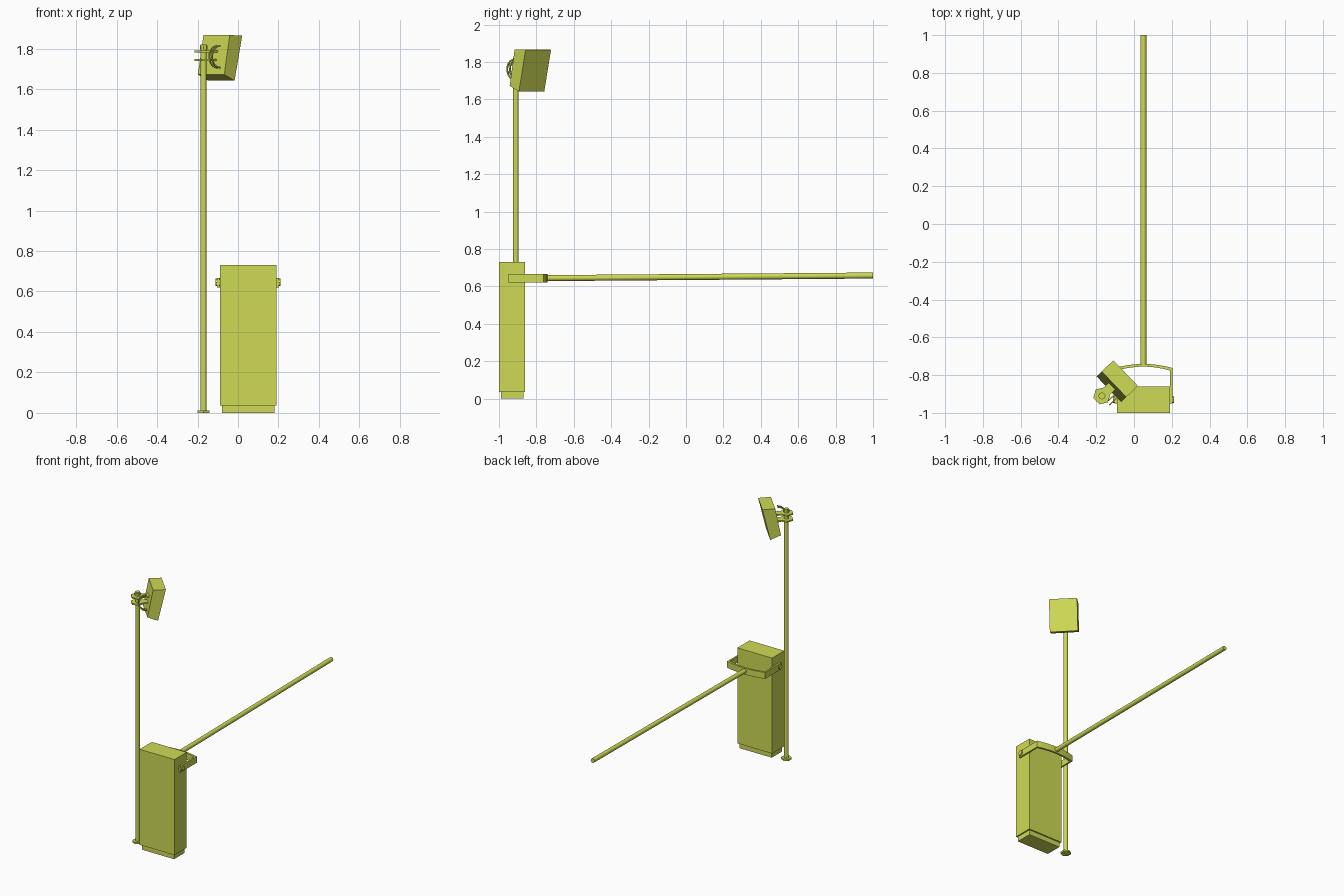
import bpy, bmesh, math
from mathutils import Matrix, Vector

cube = bpy.data.objects.get("Cube")
if cube:
    bpy.data.objects.remove(cube, do_unlink=True)

paint = bpy.data.materials.new("yellow_green_paint")
paint.use_nodes = True
COLOUR = (0.62, 0.70, 0.09, 1)
paint.diffuse_color = COLOUR
paint.node_tree.nodes["Principled BSDF"].inputs["Base Color"].default_value = COLOUR

# Frame at the pole axis: local x points from the pole to the reader box
POLE = Vector((-0.17, -0.91, 0))
HEAD = Matrix.Translation(POLE) @ Matrix.Rotation(math.radians(43.8), 4, 'Z')


def finish(name, bm, matrix=Matrix(), smooth=False):
    bmesh.ops.recalc_face_normals(bm, faces=bm.faces)
    mesh = bpy.data.meshes.new(name)
    bm.to_mesh(mesh)
    bm.free()
    mesh.transform(matrix)
    mesh.materials.append(paint)
    ob = bpy.data.objects.new(name, mesh)
    bpy.context.collection.objects.link(ob)
    if smooth:
        bpy.ops.object.select_all(action='DESELECT')
        ob.select_set(True)
        bpy.context.view_layer.objects.active = ob
        bpy.ops.object.shade_smooth_by_angle(angle=math.radians(40))
    return ob


def box(name, low, high, matrix=Matrix()):
    low, high = Vector(low), Vector(high)
    bm = bmesh.new()
    bmesh.ops.create_cube(bm, size=1)
    for v in bm.verts:
        v.co = (low + high) / 2 + v.co * (high - low)
    return finish(name, bm, matrix)


def rod(name, start, end, radius, sides=12, matrix=Matrix()):
    start, end = Vector(start), Vector(end)
    axis = end - start
    bm = bmesh.new()
    bmesh.ops.create_cone(bm, cap_ends=True, segments=sides, radius1=radius,
                          radius2=radius, depth=axis.length)
    turn = axis.to_track_quat('Z', 'Y').to_matrix().to_4x4()
    bm.transform(Matrix.Translation((start + end) / 2) @ turn)
    return finish(name, bm, matrix, smooth=sides > 8)


def prism(name, quads, shift, matrix=Matrix()):
    """Extrude a strip of flat quads along a vector."""
    bm = bmesh.new()
    for quad in quads:
        bm.faces.new([bm.verts.new(p) for p in quad])
    bmesh.ops.remove_doubles(bm, verts=bm.verts, dist=1e-5)
    out = bmesh.ops.extrude_face_region(bm, geom=bm.faces[:], use_keep_orig=True)
    verts = [g for g in out["geom"] if isinstance(g, bmesh.types.BMVert)]
    bmesh.ops.translate(bm, verts=verts, vec=shift)
    return finish(name, bm, matrix)


def ribbon(inner, outer):
    return [(inner[i], inner[i + 1], outer[i + 1], outer[i])
            for i in range(len(inner) - 1)]


# Cabinet on its recessed plinth
box("cabinet", (-0.09, -1, 0.036), (0.19, -0.86, 0.73))
box("plinth", (-0.08, -0.99, 0), (0.18, -0.87, 0.036))


# Arm yoke: two side straps joined by a bowed bar
def yoke_path(half, back, bow):
    bar = [(0.05 + half * t / 4, back + bow * (1 - (t / 4) ** 2), 0.62)
           for t in range(-4, 5)]
    return [(0.05 - half, -0.95, 0.62)] + bar + [(0.05 + half, -0.95, 0.62)]


prism("arm_yoke", ribbon(yoke_path(0.141, -0.776, 0.021),
                         yoke_path(0.153, -0.762, 0.021)), (0, 0, 0.046))
for side, label in ((1, "left"), (-1, "right")):
    rod(label + "_pivot_bolt", (0.05 + side * 0.135, -0.93, 0.645),
        (0.05 + side * 0.161, -0.93, 0.645), 0.018, 8)

# Barrier arm
rod("barrier_arm", (0.05, -0.75, 0.644), (0.05, 1, 0.658), 0.016)

# Pole with foot
rod("pole", POLE, POLE + Vector((0, 0, 1.82)), 0.015)
rod("pole_foot", POLE, POLE + Vector((0, 0, 0.012)), 0.035, 6)

# Clamp plates around the pole and their arms to the box
for z, label in ((1.787, "upper"), (1.743, "lower")):
    rod(label + "_clamp", (0, 0, z - 0.005), (0, 0, z + 0.005), 0.047, 6, HEAD)
    box(label + "_clamp_arm", (0, -0.025, z - 0.005), (0.085, 0.025, z + 0.005), HEAD)
rod("pole_cap", (0, 0, 1.795), (0, 0, 1.815), 0.019, 8, HEAD)

# Curved side ribs of the bracket
for number, y in enumerate((-0.045, -0.065)):
    arcs = []
    for radius in (0.05, 0.057):
        arcs.append([(0.052 - radius * math.sin(a * math.pi / 10), y,
                      1.76 + radius * math.cos(a * math.pi / 10))
                     for a in range(11)])
    prism("bracket_rib_%d" % (number + 1), ribbon(*arcs), (0, 0.006, 0), HEAD)

# Tilted sensor box, its profile extruded across the pole
profile = [(0.089, 1.867), (0.174, 1.865), (0.122, 1.642), (0.051, 1.672)]
prism("sensor_box", [[(x, -0.094, z) for x, z in profile]], (0, 0.188, 0), HEAD)
